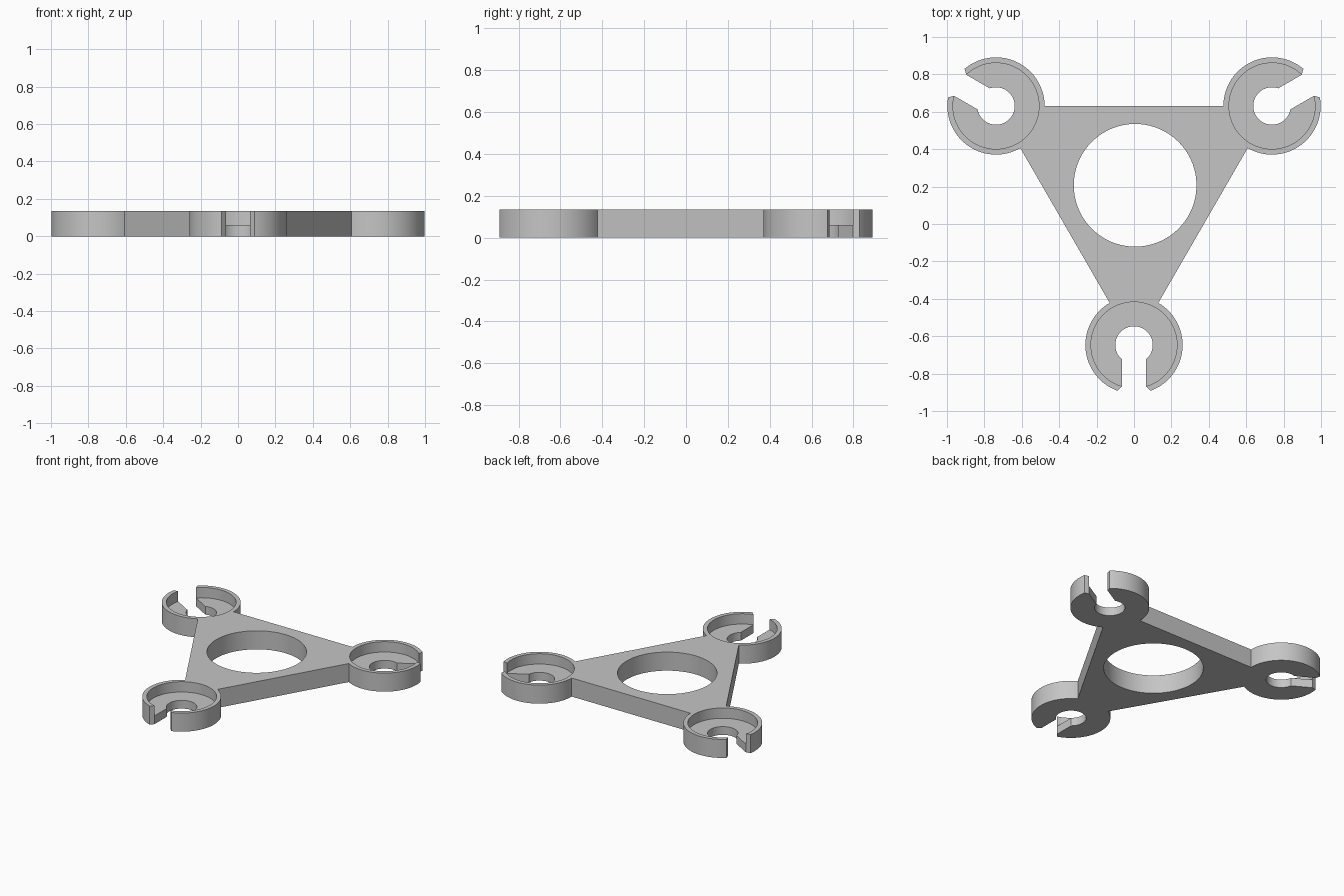
import bpy, bmesh
from math import asin, cos, pi, radians, sin
from mathutils import Matrix, Vector

if "Cube" in bpy.data.objects:
    bpy.data.objects.remove(bpy.data.objects["Cube"], do_unlink=True)

HEIGHT, FLOOR = 0.135, 0.06
CUP_R, RECESS_R, HOLE_R, MIDDLE_R = 0.26, 0.23, 0.10, 0.328
SLOT, FLARE = 0.065, 0.088          # half widths of the slot and of its flared mouth
REACH = 0.852                       # middle to cup centre

grey = bpy.data.materials.new("plain grey")
grey.use_nodes = True
grey.diffuse_color = (0.56, 0.56, 0.56, 1)
grey.node_tree.nodes["Principled BSDF"].inputs["Base Color"].default_value = grey.diffuse_color


def arc(radius, start, end, place):
    """Points along an arc, including both ends."""
    steps = max(2, round(abs(end - start) / radians(4)))
    angles = [start + (end - start) * i / steps for i in range(steps + 1)]
    return [place @ Vector((radius * cos(a), radius * sin(a), 0)) for a in angles]


def chain(*paths):
    """Join paths that meet end to end into one closed loop."""
    return [p for path in paths for p in path[:-1]]


def wall(bm, path, *levels):
    """Upright strip along a path, in bands between the levels."""
    for low, high in zip(levels, levels[1:]):
        for a, b in zip(path, path[1:]):
            corners = ((a, low), (b, low), (b, high), (a, high))
            bm.faces.new([bm.verts.new((p.x, p.y, z)) for p, z in corners])


def cap(bm, z, *loops):
    """Flat face bounded by one outline and any holes."""
    edges = []
    for loop in loops:
        verts = [bm.verts.new((p.x, p.y, z)) for p in loop]
        edges += [bm.edges.new((v, verts[i - 1])) for i, v in enumerate(verts)]
    bmesh.ops.triangle_fill(bm, edges=edges, use_beauty=True, normal=(0, 0, 1))


# Cup positions, each with its slot facing outward
centre = Matrix.Translation((0, 0.205, 0))
cups = [centre @ Matrix.Rotation(2 * pi * i / 3, 4, 'Z') @ Matrix.Translation((0, -REACH, 0))
        for i in range(3)]

# Angles where the slot meets the rim, the recess and the hole
rim, lip, throat = (asin(w / r) - pi / 2
                    for w, r in ((FLARE, CUP_R), (SLOT, RECESS_R), (SLOT, HOLE_R)))

bm = bmesh.new()
mouths, recesses, flanks = [], [], []
for i, cup in enumerate(cups):
    following = cups[(i + 1) % 3]
    recess = arc(RECESS_R, pi - lip, lip, cup)
    next_lip = arc(RECESS_R, pi - lip, lip, following)[0]
    # Slot and bearing hole, below the recess floor
    mouth = [recess[0]] + arc(HOLE_R, pi - throat, throat, cup) + [recess[-1]]
    # Outside of this cup, straight side, then outside of the next cup
    flank = ([recess[-1]] + arc(CUP_R, rim, pi / 3, cup)
             + arc(CUP_R, 2 * pi / 3, pi - rim, following) + [next_lip])
    wall(bm, mouth, 0, FLOOR)
    wall(bm, recess, FLOOR, HEIGHT)
    wall(bm, flank, 0, FLOOR, HEIGHT)
    # Recess floor
    cap(bm, FLOOR, chain(mouth, recess[::-1]))
    mouths.append(mouth)
    recesses.append(recess)
    flanks.append(flank)

# Large middle opening
opening = arc(MIDDLE_R, 0, 2 * pi, Matrix.Translation((0.006, 0.207, 0)))
wall(bm, opening, 0, HEIGHT)

# Underside and top face
for z, inner in ((0, mouths), (HEIGHT, recesses)):
    outline = chain(*[path for pair in zip(inner, flanks) for path in pair])
    cap(bm, z, outline, opening[:-1])

bmesh.ops.remove_doubles(bm, verts=bm.verts, dist=0.0001)
bmesh.ops.recalc_face_normals(bm, faces=bm.faces)
mesh = bpy.data.meshes.new("three_cup_frame")
bm.to_mesh(mesh)
bm.free()
mesh.materials.append(grey)
frame = bpy.data.objects.new("three_cup_frame", mesh)
bpy.context.collection.objects.link(frame)

bpy.ops.object.select_all(action='DESELECT')
frame.select_set(True)
bpy.context.view_layer.objects.active = frame
bpy.ops.object.shade_smooth_by_angle(angle=pi / 9)
